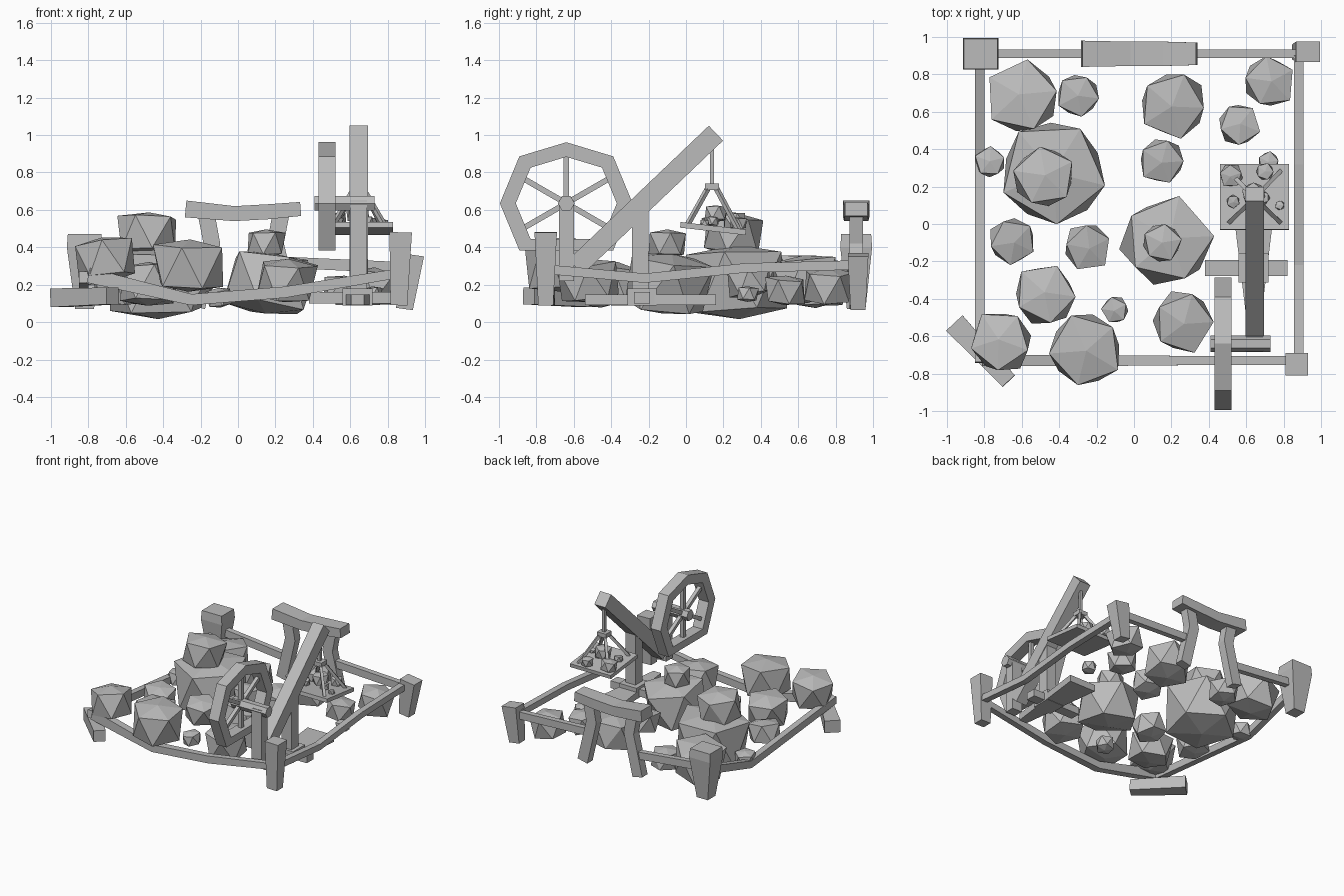
import bpy, bmesh, math, random
from mathutils import Vector, Matrix

random.seed(4)
cube = bpy.data.objects.get("Cube")
if cube:
    bpy.data.objects.remove(cube)

# one plain grey for everything
grey = bpy.data.materials.new("plain_grey")
grey.use_nodes = True
GREY = (0.5, 0.5, 0.5, 1)
grey.diffuse_color = GREY
grey.node_tree.nodes["Principled BSDF"].inputs["Base Color"].default_value = GREY

X, Y = Vector((1, 0, 0)), Vector((0, 1, 0))


def finish(name, bm):
    bmesh.ops.recalc_face_normals(bm, faces=bm.faces)
    mesh = bpy.data.meshes.new(name)
    bm.to_mesh(mesh)
    bm.free()
    mesh.materials.append(grey)
    obj = bpy.data.objects.new(name, mesh)
    bpy.context.collection.objects.link(obj)


def beam(name, path, sizes, ref=X):
    """Rectangular timber along a path; first size runs along ref."""
    pts = [Vector(p) for p in path]
    if not isinstance(sizes, list):
        sizes = [sizes] * len(pts)
    bm = bmesh.new()
    rings = []
    for i, p in enumerate(pts):
        t = (pts[min(i + 1, len(pts) - 1)] - pts[max(i - 1, 0)]).normalized()
        side = (ref - t * ref.dot(t)).normalized()
        up = t.cross(side)
        w, h = sizes[i][0] / 2, sizes[i][1] / 2
        rings.append([bm.verts.new(p + side * w * a + up * h * b)
                      for a, b in ((-1, -1), (1, -1), (1, 1), (-1, 1))])
    for r, s in zip(rings, rings[1:]):
        for k in range(4):
            j = (k + 1) % 4
            bm.faces.new((r[k], r[j], s[j], s[k]))
    bm.faces.new(rings[0])
    bm.faces.new(rings[-1])
    finish(name, bm)


def rock(name, x, y, z, r):
    """Twenty-sided boulder, squat and slightly irregular."""
    bm = bmesh.new()
    bmesh.ops.create_icosphere(bm, subdivisions=1, radius=1)
    for v in bm.verts:
        s = 1 if v.co.z > 0 else -1
        if abs(v.co.z) > 0.9:
            v.co.z = 0.74 * s
        else:
            wide = 1.14 if s > 0 else 1.09
            v.co = Vector((v.co.x * wide, v.co.y * wide, 0.56 * s))
        v.co *= random.uniform(0.95, 1.05)
    turn = (Matrix.Rotation(random.uniform(-0.15, 0.15), 4, "X")
            @ Matrix.Rotation(random.uniform(-0.15, 0.15), 4, "Y")
            @ Matrix.Rotation(random.uniform(0, math.tau), 4, "Z"))
    bm.transform(Matrix.Translation((x, y, z)) @ turn @ Matrix.Scale(r, 4))
    finish(name, bm)


# boulders in the yard: x, y, z, radius
boulders = (
    (-.6, .68, .22, .19), (-.3, .69, .16, .11), (-.43, .28, .215, .27),
    (-.48, .25, .47, .16), (-.77, .33, .15, .08), (.21, .64, .23, .17),
    (.15, .34, .22, .12), (.72, .76, .19, .135), (.56, .53, .17, .11),
    (-.65, -.09, .18, .12), (-.25, -.12, .19, .12), (.17, -.1, .205, .23),
    (.15, -.1, .42, .1), (-.48, -.38, .2, .16), (-.1, -.46, .13, .07),
    (.26, -.52, .22, .16), (-.26, -.67, .3, .19), (-.71, -.63, .335, .16),
    (.72, .33, .15, .055))
for i, b in enumerate(boulders):
    rock(f"boulder_{i + 1}", *b)

# corner posts, wider at the top
beam("back_left_post", [(-.82, .91, .07), (-.82, .91, .4), (-.82, .91, .47)],
     [(.1, .1), (.19, .17), (.18, .16)])
beam("back_right_post", [(.89, .92, .07), (.93, .92, .36)], [(.09, .08), (.13, .11)])
beam("front_right_post", [(.86, -.75, .09), (.87, -.75, .48)], [(.09, .08), (.12, .12)])
beam("fallen_post", [(-.96, -.53, .13), (-.67, -.84, .14)], [(.12, .1), (.09, .09)], Vector((1, 1, 0)))

# sagging fence rails
beam("front_rail", [(-.8, -.73, .25), (-.25, -.73, .12), (.25, -.73, .16), (.85, -.73, .26)],
     [(.06, .08), (.06, .06), (.05, .06), (.05, .05)], Y)
beam("right_rail", [(.88, -.72, .28), (.88, -.22, .235), (.88, .32, .29), (.88, .9, .305)],
     (.05, .05))
beam("left_rail", [(-.825, -.74, .24), (-.825, .36, .13), (-.825, .87, .28)], (.05, .06))
beam("back_left_rail", [(-.78, .91, .31), (-.2, .91, .25)], (.045, .06), Y)
beam("back_right_rail", [(.24, .91, .32), (.9, .91, .29)], (.045, .06), Y)

# gateway at the back
beam("gate_header", [(-.28, .91, .605), (-.02, .91, .58), (.16, .91, .59), (.335, .91, .605)],
     [(.14, .09), (.13, .08), (.13, .08), (.12, .075)], Y)
for name, x, s in (("gate_left_leg", .23, 1), ("gate_right_leg", -.17, -1)):
    beam(name, [(x + s * .05, .91, .08), (x + s * .01, .91, .25),
                (x - s * .03, .91, .42), (x, .91, .58)], (.09, .07))

# crane base, mast and boom
beam("crane_base", [(.64, -.54, .12), (.64, .16, .12)], [(.07, .055), (.24, .055)])
beam("crane_cross_base", [(.38, -.235, .13), (.82, -.235, .13)], (.085, .06), Y)
beam("mast_socket", [(.64, -.235, .09), (.64, -.235, .18)], (.16, .155))
beam("crane_mast", [(.645, -.245, .12), (.645, -.245, .64)], (.09, .09))
beam("crane_boom", [(.645, -.59, .295), (.645, .16, 1.01)], (.1, .11))

# winding wheel on its stand
WX, WY, WZ = .475, -.64, .635
beam("wheel_stand", [(.645, WY, .22), (.645, WY, .65)], (.09, .08))
bm = bmesh.new()
bmesh.ops.create_cone(bm, cap_ends=True, segments=6, radius1=.045, radius2=.045, depth=.32,
                      matrix=Matrix.Translation((.57, WY, WZ)) @ Matrix.Rotation(math.pi / 2, 4, "Y"))
finish("wheel_axle", bm)

bm = bmesh.new()
loops = []
for radius, x in ((.355, -.045), (.355, .045), (.27, .045), (.27, -.045)):
    loop = []
    for k in range(8):
        a = math.tau * k / 8
        up = radius * max(math.sin(a), -math.sin(math.pi / 4))
        if k == 2:
            up *= .92
        loop.append(bm.verts.new((WX + x, WY + radius * math.cos(a), WZ + up)))
    loops.append(loop)
for n in range(4):
    a, b = loops[n], loops[(n + 1) % 4]
    for k in range(8):
        j = (k + 1) % 8
        bm.faces.new((a[k], a[j], b[j], b[k]))
finish("wheel_rim", bm)
for k in range(6):
    a = math.radians(30 + 60 * k)
    reach = .28 if k != 4 else .2
    beam(f"wheel_spoke_{k + 1}", [(WX, WY, WZ),
         (WX, WY + reach * math.cos(a), WZ + reach * math.sin(a))], (.03, .03))

# hanging tray
beam("tray", [(.645, -.03, .52), (.645, .32, .48)], (.37, .03))
beam("rope", [(.645, .14, .71), (.645, .14, .96)], (.022, .022))
beam("rope_block", [(.645, .14, .705), (.645, .14, .74)], (.08, .075))
for i, (sx, sy) in enumerate(((-1, -1), (1, -1), (1, 1), (-1, 1))):
    beam(f"tray_strut_{i + 1}", [(.645 + sx * .02, .14 + sy * .02, .72),
         (.645 + sx * .14, .145 + sy * .14, .5 - sy * .015)], (.022, .022), Vector((1, -sx * sy, 0)))

# stones on the tray
for i, s in enumerate(((.52, .26, .54, .06), (.7, .28, .53, .045), (.53, .12, .54, .035),
                       (.69, .14, .54, .035), (.78, .1, .53, .025), (.64, .16, .58, .06))):
    rock(f"tray_stone_{i + 1}", *s)
